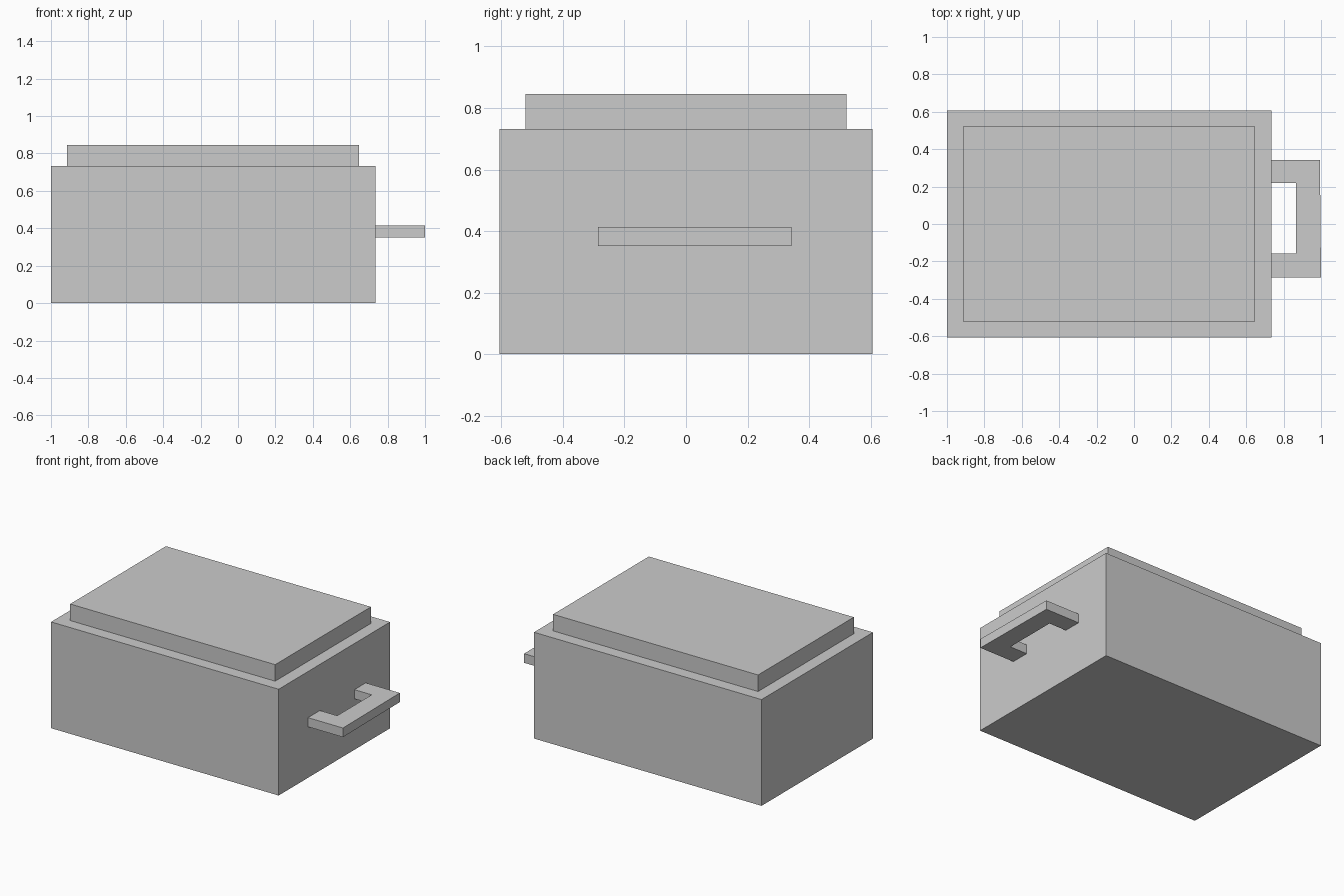
import bpy, bmesh

if "Cube" in bpy.data.objects:
    bpy.data.objects.remove(bpy.data.objects["Cube"])


def prism(name, outline, z0, z1):
    """Extrude a flat counter-clockwise outline from z0 up to z1."""
    bm = bmesh.new()
    face = bm.faces.new([bm.verts.new((x, y, z0)) for x, y in outline])
    ext = bmesh.ops.extrude_face_region(bm, geom=[face], use_keep_orig=True)
    top = [v for v in ext["geom"] if isinstance(v, bmesh.types.BMVert)]
    bmesh.ops.translate(bm, verts=top, vec=(0, 0, z1 - z0))
    bmesh.ops.recalc_face_normals(bm, faces=bm.faces)
    mesh = bpy.data.meshes.new(name)
    bm.to_mesh(mesh)
    bm.free()
    obj = bpy.data.objects.new(name, mesh)
    bpy.context.collection.objects.link(obj)
    return obj


def rect(x0, x1, y0, y1):
    return [(x0, y0), (x1, y0), (x1, y1), (x0, y1)]


# Main box and the smaller lid on top
prism("body", rect(-1.0, 0.734, -0.606, 0.606), 0.0, 0.732)
prism("lid", rect(-0.914, 0.648, -0.521, 0.521), 0.732, 0.846)

# Flat U-shaped handle on the right side, outer edge very slightly slanted
prism("handle", [
    (0.734, -0.286), (1.0, -0.286), (0.994, 0.342), (0.734, 0.342),
    (0.734, 0.219), (0.866, 0.219), (0.866, -0.157), (0.734, -0.157),
], 0.351, 0.414)
